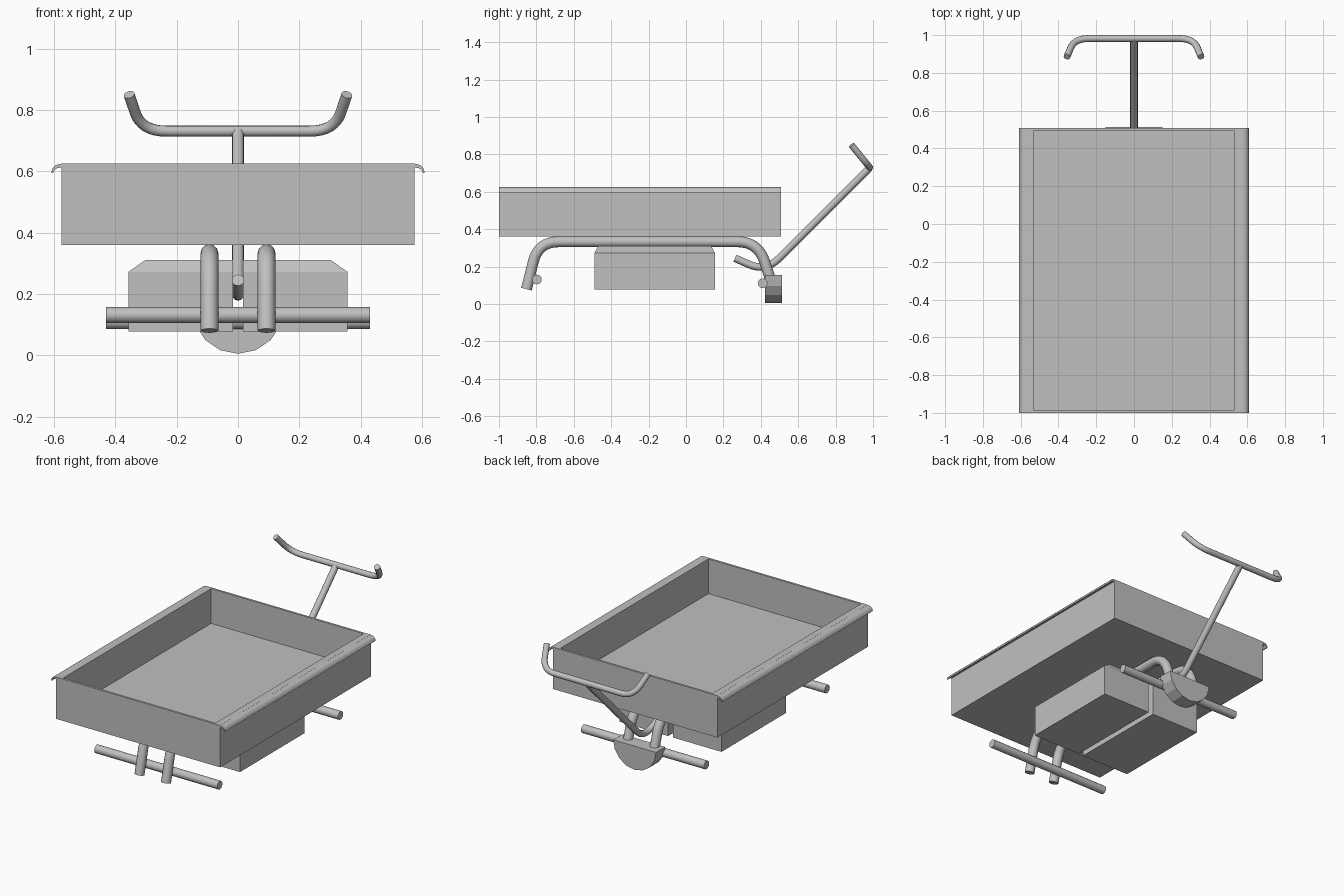
import bpy, bmesh, math
from mathutils import Vector

cube = bpy.data.objects.get("Cube")
if cube:
    bpy.data.objects.remove(cube, do_unlink=True)

GREY = (0.53, 0.53, 0.53, 1)
grey = bpy.data.materials.new("plain_grey")
grey.use_nodes = True
grey.diffuse_color = GREY
grey.node_tree.nodes["Principled BSDF"].inputs["Base Color"].default_value = GREY


def add_mesh(name, mesh, smooth=False):
    mesh.materials.clear()
    mesh.materials.append(grey)
    obj = bpy.data.objects.new(name, mesh)
    bpy.context.collection.objects.link(obj)
    if smooth:
        bpy.ops.object.select_all(action='DESELECT')
        obj.select_set(True)
        bpy.context.view_layer.objects.active = obj
        bpy.ops.object.shade_smooth_by_angle(angle=math.radians(40))
    return obj


def finish(name, bm, smooth=False):
    bmesh.ops.recalc_face_normals(bm, faces=bm.faces)
    mesh = bpy.data.meshes.new(name)
    bm.to_mesh(mesh)
    bm.free()
    return add_mesh(name, mesh, smooth)


def box(lo, hi):
    lo, hi = Vector(lo), Vector(hi)
    bm = bmesh.new()
    bmesh.ops.create_cube(bm, size=1)
    for v in bm.verts:
        v.co = (lo + hi) / 2 + v.co * (hi - lo)
    return bm


def prism(name, profile, y0, y1, smooth=False):
    """Extrude an x-z outline along y."""
    bm = bmesh.new()
    face = bm.faces.new([bm.verts.new((x, y0, z)) for x, z in profile])
    ext = bmesh.ops.extrude_face_region(bm, geom=[face])["geom"]
    moved = [g for g in ext if isinstance(g, bmesh.types.BMVert)]
    bmesh.ops.translate(bm, verts=moved, vec=(0, y1 - y0, 0))
    return finish(name, bm, smooth)


def rounded(points, reach, steps=8):
    """Replace each inner corner with a smooth bend."""
    pts = [Vector(p) for p in points]
    path = [pts[0]]
    for a, b, c in zip(pts, pts[1:], pts[2:]):
        p = b + (a - b).normalized() * reach
        q = b + (c - b).normalized() * reach
        for i in range(steps + 1):
            t = i / steps
            path.append(p * (1 - t) ** 2 + b * 2 * t * (1 - t) + q * t * t)
    return path + [pts[-1]]


def tube(name, path, radius):
    curve = bpy.data.curves.new(name, 'CURVE')
    curve.dimensions = '3D'
    curve.bevel_depth = radius
    curve.bevel_resolution = 4
    curve.use_fill_caps = True
    spline = curve.splines.new('POLY')
    spline.points.add(len(path) - 1)
    for point, co in zip(spline.points, path):
        point.co = (*co, 1)
    temp = bpy.data.objects.new(name + "_path", curve)
    bpy.context.collection.objects.link(temp)
    graph = bpy.context.evaluated_depsgraph_get()
    mesh = bpy.data.meshes.new_from_object(temp.evaluated_get(graph))
    bpy.data.objects.remove(temp, do_unlink=True)
    return add_mesh(name, mesh, smooth=True)


# Open tray with thick walls and floor
bm = box((-0.575, -1, 0.36), (0.575, 0.507, 0.625))
top = max(bm.faces, key=lambda f: f.calc_center_median().z)
bmesh.ops.inset_region(bm, faces=[top], thickness=0.02)
for v in top.verts:
    v.co.x = math.copysign(0.533, v.co.x)
bottom = bmesh.ops.extrude_discrete_faces(bm, faces=[top])["faces"][0]
bmesh.ops.translate(bm, verts=bottom.verts, vec=(0, 0, -0.22))
finish("tray", bm)

for side, s in (("right", -1), ("left", 1)):
    # Curled lip along the tray side
    lip = [(0.57, 0.625), (0.583, 0.624), (0.596, 0.619), (0.605, 0.609), (0.609, 0.595),
           (0.603, 0.595), (0.598, 0.604), (0.59, 0.61), (0.57, 0.614)]
    prism(side + "_tray_lip", [(s * x, z) for x, z in lip], -1, 0.507, True)

    # Storage box under the tray, chamfered on its outer top edges
    bm = box((0.017, -0.49, 0.077), (0.357, 0.155, 0.272))
    top = max(bm.faces, key=lambda f: f.calc_center_median().z)
    cap = bmesh.ops.extrude_discrete_faces(bm, faces=[top])["faces"][0]
    for v in cap.verts:
        v.co.z = 0.31
        v.co.y += 0.02 if v.co.y < 0 else -0.02
        if v.co.x > 0.2:
            v.co.x = 0.303
    for v in bm.verts:
        v.co.x *= s
    finish(side + "_storage_box", bm)

    # Bent frame rail
    x = s * 0.093
    rail = [(x, -0.853, 0.08), (x, -0.79, 0.333), (x, 0.385, 0.333), (x, 0.452, 0.13)]
    tube(side + "_frame_rail", rounded(rail, 0.11), 0.029)

# Axles
for name, y, z in (("front_axle", -0.797, 0.131), ("rear_axle", 0.41, 0.111)):
    tube(name, [(-0.431, y, z), (0.431, y, z)], 0.026)

# Half-round rear block
arc = [math.pi * (1 + i / 8) for i in range(9)]
prism("rear_half_disc", [(0.15 * math.cos(a), 0.155 + 0.15 * math.sin(a)) for a in arc],
      0.422, 0.514)

# Handle post
post = [(0, 0.262, 0.245), (0, 0.425, 0.172), (0, 0.98, 0.727)]
tube("handle_post", rounded(post, 0.1), 0.02)

# Handlebar with swept grips
bar = [(-0.355, 0.885, 0.85), (-0.315, 0.982, 0.731),
       (0.315, 0.982, 0.731), (0.355, 0.885, 0.85)]
tube("handlebar", rounded(bar, 0.08), 0.018)
